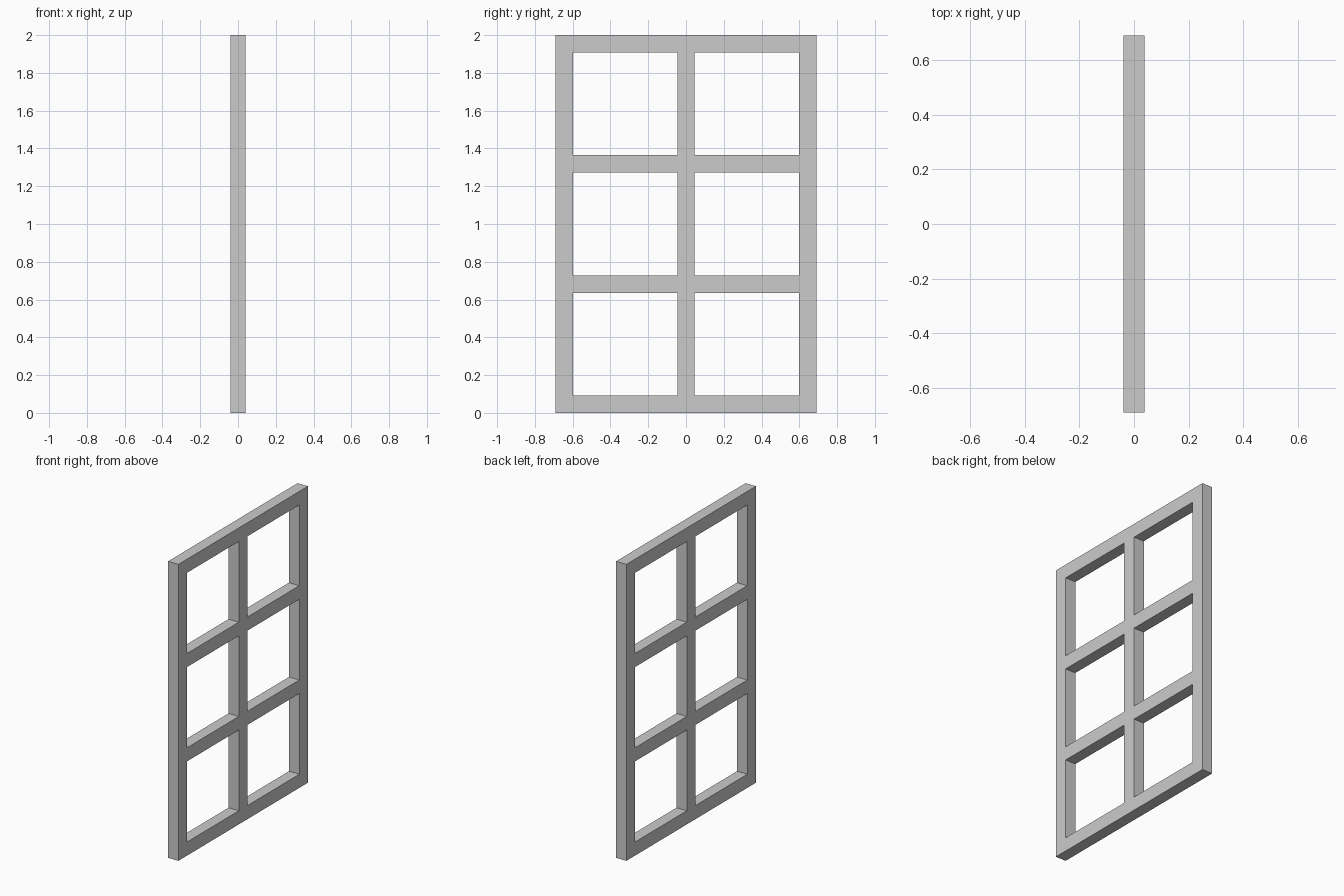
import bpy, bmesh

if "Cube" in bpy.data.objects:
    bpy.data.objects.remove(bpy.data.objects["Cube"])

BAR = 0.092      # width of every frame bar
DEPTH = 0.077    # frame thickness along x
WIDTH, HEIGHT = 1.38, 2.0
COLS, ROWS = 2, 3


def bar_edges(length, panes):
    """Coordinates of both edges of each bar, from 0 to length."""
    step = (length - BAR) / panes
    return [i * step + e for i in range(panes + 1) for e in (0, BAR)]


ys = [y - WIDTH / 2 for y in bar_edges(WIDTH, COLS)]
zs = bar_edges(HEIGHT, ROWS)

# Flat lattice: every grid cell except the pane openings
bm = bmesh.new()
verts = [[bm.verts.new((-DEPTH / 2, y, z)) for z in zs] for y in ys]
for i in range(len(ys) - 1):
    for j in range(len(zs) - 1):
        if i % 2 and j % 2:
            continue
        bm.faces.new((verts[i][j], verts[i + 1][j],
                      verts[i + 1][j + 1], verts[i][j + 1]))

# Extrude the lattice to full thickness
result = bmesh.ops.extrude_face_region(bm, geom=bm.faces[:], use_keep_orig=True)
moved = [g for g in result["geom"] if isinstance(g, bmesh.types.BMVert)]
bmesh.ops.translate(bm, verts=moved, vec=(DEPTH, 0, 0))
bmesh.ops.recalc_face_normals(bm, faces=bm.faces[:])

mesh = bpy.data.meshes.new("window_frame")
bm.to_mesh(mesh)
bm.free()
frame = bpy.data.objects.new("window_frame", mesh)
bpy.context.collection.objects.link(frame)
